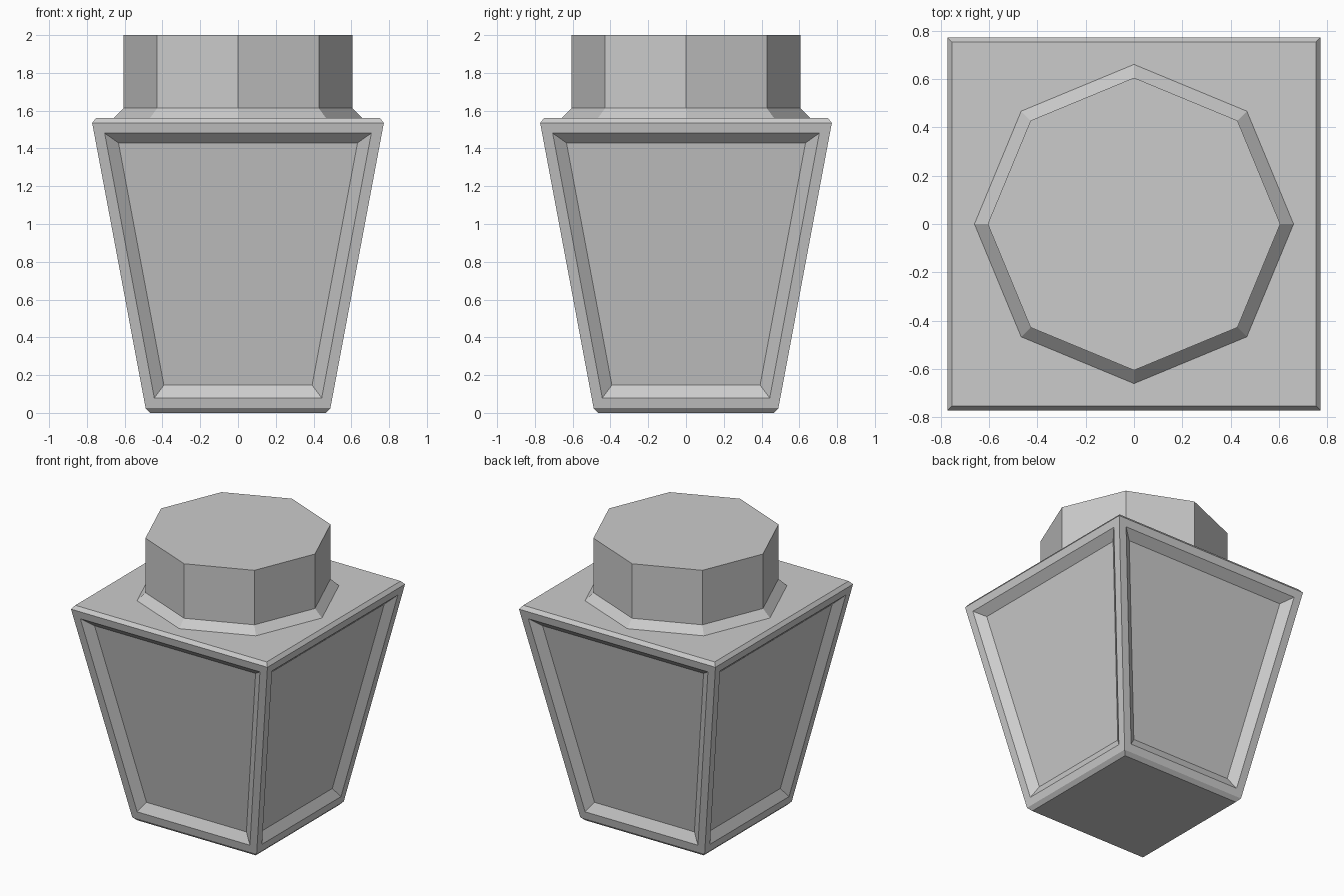
import bpy, bmesh
from math import cos, sin, pi

if "Cube" in bpy.data.objects:
    bpy.data.objects.remove(bpy.data.objects["Cube"])


def stacked_rings(name, sides, turn, levels):
    """Closed solid from polygon rings given as (corner radius, height)."""
    bm = bmesh.new()
    rings = []
    for r, z in levels:
        angles = [turn + 2 * pi * i / sides for i in range(sides)]
        rings.append([bm.verts.new((r * cos(a), r * sin(a), z)) for a in angles])
    walls = []
    for low, high in zip(rings, rings[1:]):
        walls.append([bm.faces.new((low[i], low[(i + 1) % sides],
                                    high[(i + 1) % sides], high[i]))
                      for i in range(sides)])
    bm.faces.new(rings[0][::-1])
    bm.faces.new(rings[-1])
    bm.normal_update()
    return name, bm, walls


def finish(name, bm):
    mesh = bpy.data.meshes.new(name)
    bm.to_mesh(mesh)
    bm.free()
    bpy.context.collection.objects.link(bpy.data.objects.new(name, mesh))


# Tapered square body with chamfered top and bottom rims
D = 2 ** 0.5
name, bm, walls = stacked_rings("tapered_body", 4, pi / 4, [
    (0.465 * D, 0), (0.489 * D, 0.025), (0.772 * D, 1.535), (0.752 * D, 1.56)])

# Recessed panels: flat frame, then sloping walls down to the panel
bmesh.ops.inset_individual(bm, faces=walls[1], thickness=0.055, use_even_offset=True)
bmesh.ops.inset_individual(bm, faces=walls[1], thickness=0.061, depth=-0.045,
                           use_even_offset=True)
finish(name, bm)

# Octagonal neck with flared foot
name, bm, walls = stacked_rings("octagonal_neck", 8, 0, [
    (0.662, 1.558), (0.605, 1.613), (0.605, 2.0)])
finish(name, bm)
